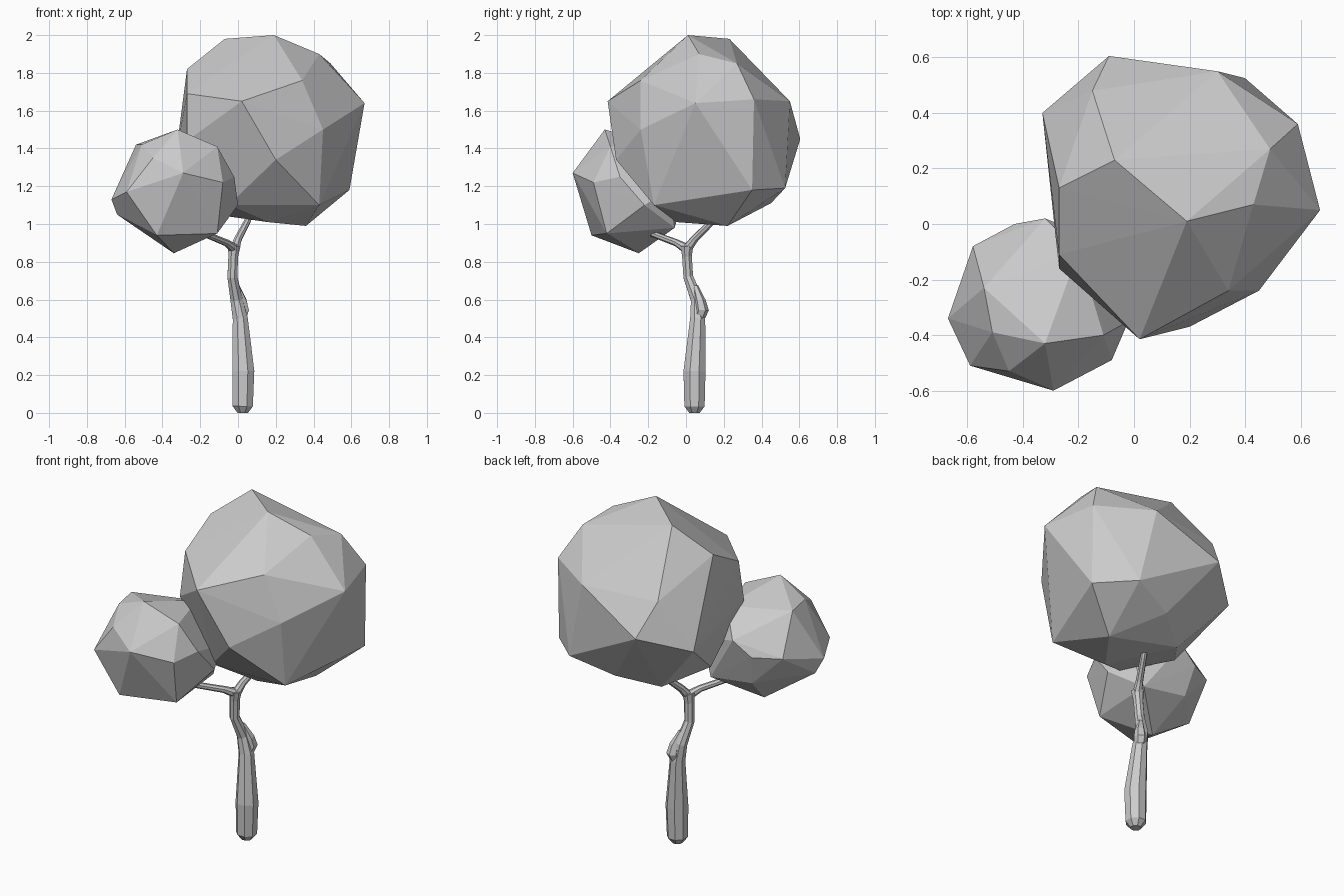
import bpy, bmesh
from math import cos, sin, pi
from mathutils import Vector


def finish(bm, name):
    bmesh.ops.recalc_face_normals(bm, faces=bm.faces)
    mesh = bpy.data.meshes.new(name)
    bm.to_mesh(mesh)
    bm.free()
    obj = bpy.data.objects.new(name, mesh)
    bpy.context.collection.objects.link(obj)


def faceted_crown(name, corners):
    """Convex flat-faced foliage clump spanned by its corner points."""
    bm = bmesh.new()
    for c in corners:
        bm.verts.new(c)
    bmesh.ops.convex_hull(bm, input=bm.verts)
    loose = [v for v in bm.verts if not v.link_faces]
    bmesh.ops.delete(bm, geom=loose, context='VERTS')
    finish(bm, name)


def limb(name, path, sides=8):
    """Tapered tube along (x, y, z, radius) stations, listed bottom to top."""
    bm = bmesh.new()
    pts = [Vector(p[:3]) for p in path]
    rings = []
    for i, p in enumerate(pts):
        tangent = pts[min(i + 1, len(pts) - 1)] - pts[max(i - 1, 0)]
        rot = Vector((0, 0, 1)).rotation_difference(tangent)
        r = path[i][3]
        angles = [2 * pi * (k + 0.5) / sides for k in range(sides)]
        rings.append([bm.verts.new(p + rot @ Vector((r * cos(a), r * sin(a), 0)))
                      for a in angles])
    for lo, hi in zip(rings, rings[1:]):
        for k in range(sides):
            n = (k + 1) % sides
            bm.faces.new((lo[k], lo[n], hi[n], hi[k]))
    bm.faces.new(rings[0])
    bm.faces.new(rings[-1])
    finish(bm, name)


# Large upper crown
faceted_crown("large_crown", [
    (.19, .01, 2.0), (-.07, .23, 1.98), (.43, .07, 1.90), (.49, .27, 1.85),
    (-.27, .13, 1.82), (.34, -.24, 1.76), (-.27, -.11, 1.69), (.02, -.415, 1.65),
    (.67, .05, 1.64), (.59, .36, 1.66), (.30, .55, 1.65), (-.15, .48, 1.64),
    (.45, -.24, 1.50), (-.09, .605, 1.45), (-.27, -.16, 1.44), (-.33, .40, 1.36),
    (.20, -.37, 1.34), (.59, .35, 1.18), (.40, .525, 1.19), (.43, -.17, 1.10),
    (-.05, -.17, 1.10), (-.22, .08, 1.12), (.15, .45, 1.11), (-.05, .30, 1.04),
    (.16, -.05, 1.01), (.36, .22, .99)])

# Small lower crown
faceted_crown("small_crown", [
    (-.32, -.43, 1.50), (-.54, -.23, 1.42), (-.51, -.39, 1.42), (-.11, -.40, 1.41),
    (-.20, -.10, 1.41), (-.45, -.53, 1.35), (-.32, .02, 1.28), (-.29, -.60, 1.27),
    (-.02, -.35, 1.25), (-.08, -.49, 1.22), (-.58, -.08, 1.20), (-.43, 0, 1.20),
    (-.59, -.51, 1.17), (-.05, -.09, 1.18), (-.67, -.34, 1.13), (0, -.22, 1.10),
    (-.64, -.30, 1.05), (-.40, -.05, 1.02), (-.12, -.06, .98), (-.11, -.42, .95),
    (-.43, -.50, .94), (-.34, -.25, .845)])

# Trunk, its knot and the two fork branches
limb("trunk", [
    (.025, .045, 0, .03), (.025, .045, .035, .058), (.028, .045, .22, .063),
    (.012, .062, .50, .043), (-.008, .058, .60, .035), (-.030, .012, .72, .028),
    (-.025, .005, .83, .028), (-.020, .005, .885, .036)])
limb("trunk_knot", [
    (.018, .070, .50, .028), (.026, .085, .545, .036),
    (.020, .075, .59, .030), (-.005, .050, .67, .015)], 6)
limb("left_branch", [
    (-.015, .01, .865, .028), (-.06, -.05, .90, .019),
    (-.17, -.17, .945, .017), (-.30, -.29, 1.0, .015)])
limb("right_branch", [
    (-.02, 0, .86, .028), (.0, .045, .92, .021),
    (.05, .14, 1.015, .018), (.09, .21, 1.12, .015)])
